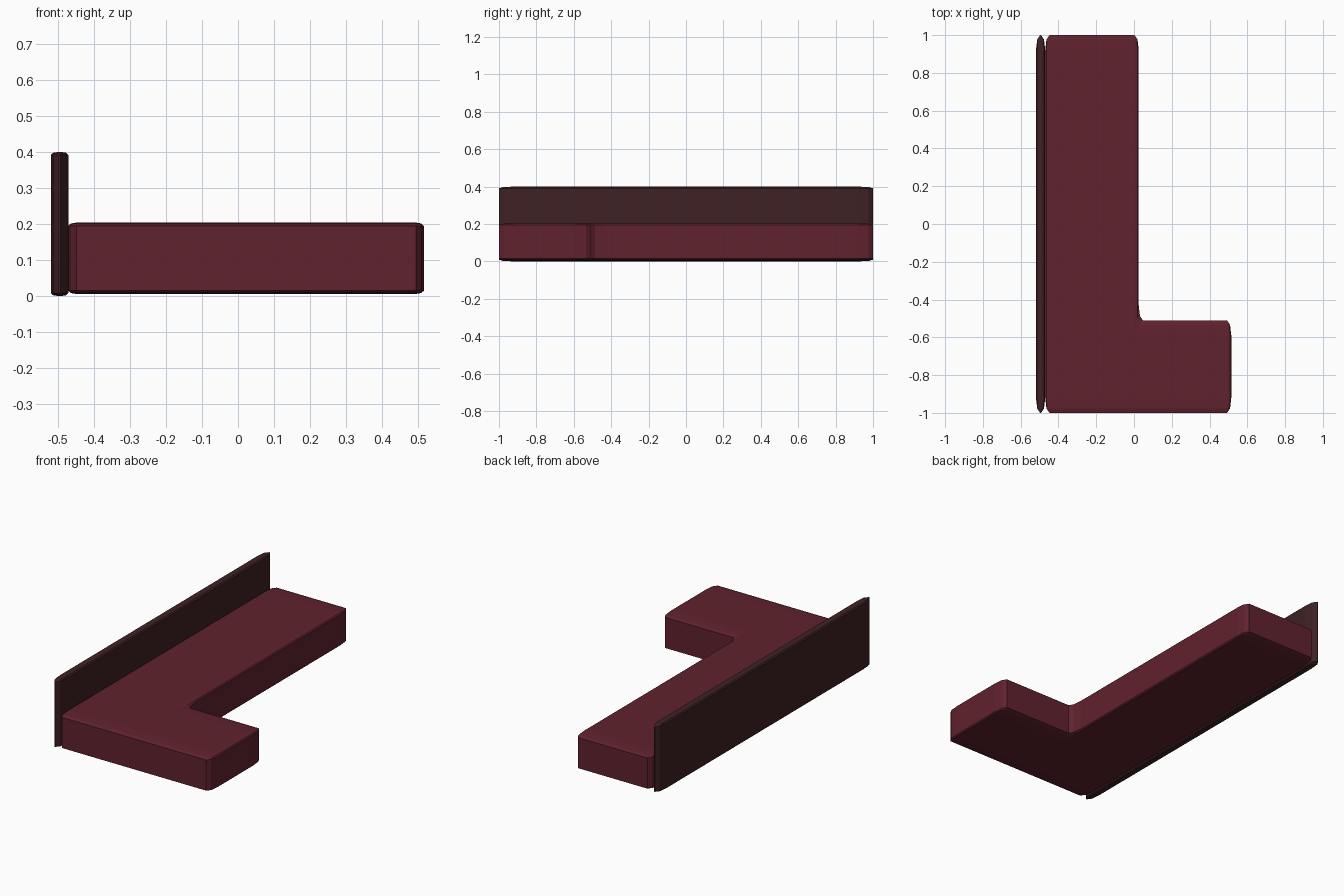
import bpy
import bmesh

if "Cube" in bpy.data.objects:
    bpy.data.objects.remove(bpy.data.objects["Cube"])

# Rounding radius differs per axis, so each part is built in "radius units"
# and its object scale restores the real size after the bevel.
RADIUS = (0.022, 0.08, 0.009)


def material(name, color):
    m = bpy.data.materials.new(name)
    m.diffuse_color = (*color, 1.0)
    m.use_nodes = True
    m.node_tree.nodes["Principled BSDF"].inputs["Base Color"].default_value = m.diffuse_color
    return m


def rounded_slab(name, outline, z0, z1, mat):
    bm = bmesh.new()
    rx, ry, rz = RADIUS
    verts = [bm.verts.new((x / rx, y / ry, z0 / rz)) for x, y in outline]
    face = bm.faces.new(verts)
    top = bmesh.ops.extrude_face_region(bm, geom=[face])["geom"]
    moved = [g for g in top if isinstance(g, bmesh.types.BMVert)]
    bmesh.ops.translate(bm, verts=moved, vec=(0, 0, (z1 - z0) / rz))
    bmesh.ops.recalc_face_normals(bm, faces=bm.faces)
    mesh = bpy.data.meshes.new(name)
    bm.to_mesh(mesh)
    bm.free()
    mesh.materials.append(mat)
    obj = bpy.data.objects.new(name, mesh)
    obj.scale = RADIUS
    bpy.context.collection.objects.link(obj)
    bevel = obj.modifiers.new("rounding", "BEVEL")
    bevel.width = 1.0
    bevel.segments = 2
    return obj


red = material("burgundy fabric", (0.118, 0.016, 0.027))
brown = material("dark brown", (0.050, 0.0155, 0.0172))

# L-shaped seat with a chaise at the front
rounded_slab("seat", [(-0.47, -1), (0.515, -1), (0.515, -0.51),
                      (0.025, -0.51), (0.025, 1), (-0.47, 1)],
             0.006, 0.204, red)

# Tall thin back board along the left side
rounded_slab("back_board", [(-0.519, -1), (-0.47, -1), (-0.47, 1), (-0.519, 1)],
             0.0, 0.4, brown)
